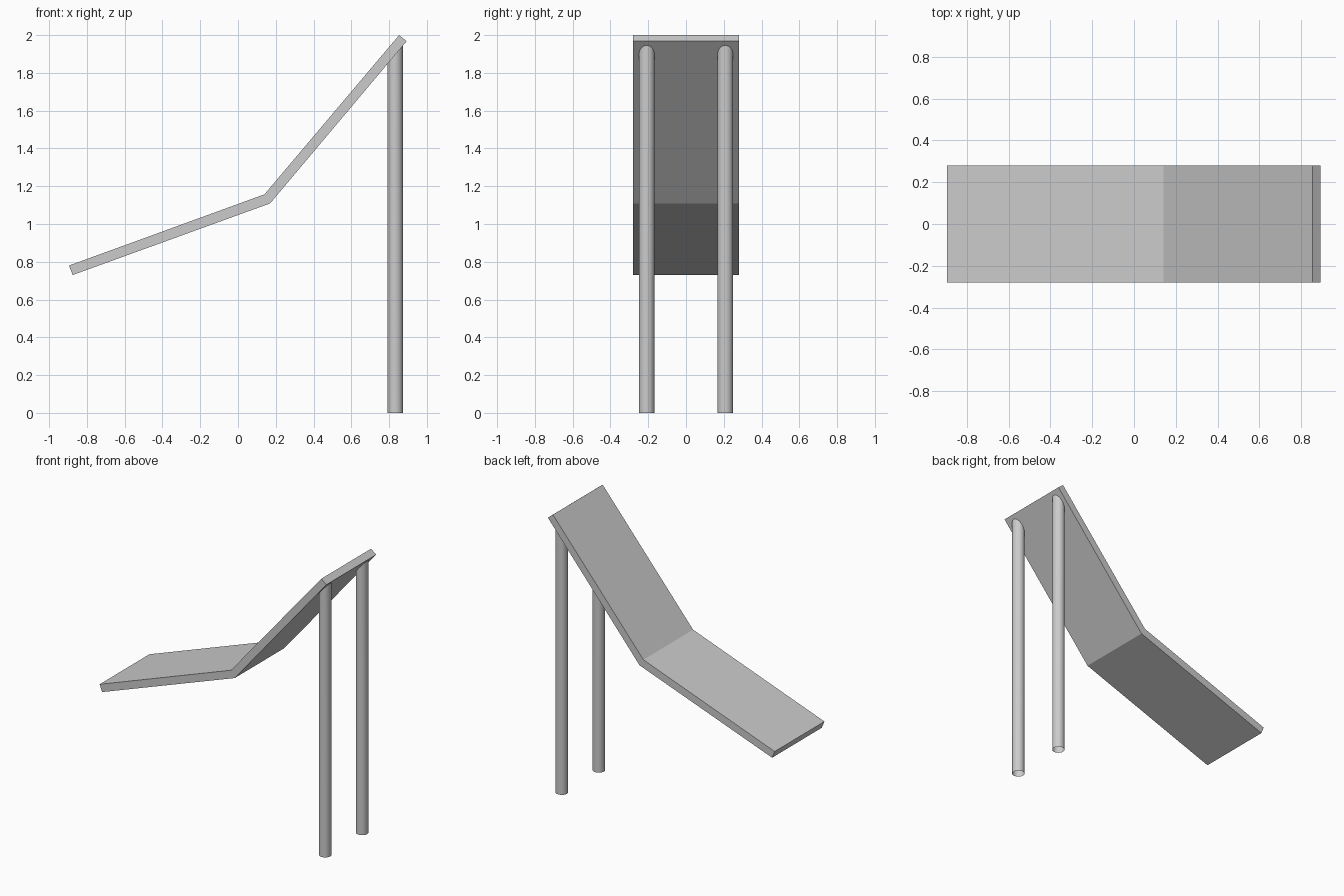
import bpy, bmesh

if "Cube" in bpy.data.objects:
    bpy.data.objects.remove(bpy.data.objects["Cube"])

HALF_WIDTH = 0.28
POST_X, POST_Y, POST_R = 0.833, 0.208, 0.041

# Side outline of the bent slide board (x, z)
PROFILE = [(-0.895, 0.78), (-0.875, 0.73), (0.17, 1.109),
           (0.893, 1.968), (0.853, 2.0), (0.14, 1.157)]


def make_object(name, bm):
    bmesh.ops.recalc_face_normals(bm, faces=bm.faces)
    mesh = bpy.data.meshes.new(name)
    bm.to_mesh(mesh)
    bm.free()
    obj = bpy.data.objects.new(name, mesh)
    bpy.context.collection.objects.link(obj)
    return obj


def underside(x):
    (x0, z0), (x1, z1) = PROFILE[2], PROFILE[3]
    return z0 + (x - x0) * (z1 - z0) / (x1 - x0)


# Slide board: extruded outline
bm = bmesh.new()
outline = bm.faces.new([bm.verts.new((x, -HALF_WIDTH, z)) for x, z in PROFILE])
ext = bmesh.ops.extrude_face_region(bm, geom=[outline])
bmesh.ops.translate(bm, vec=(0, 2 * HALF_WIDTH, 0),
                    verts=[g for g in ext["geom"] if isinstance(g, bmesh.types.BMVert)])
make_object("slide_board", bm)

# Tubular posts, open at the foot, cut to the slope of the board
for side, y in (("front", -POST_Y), ("back", POST_Y)):
    bm = bmesh.new()
    bmesh.ops.create_cone(bm, cap_ends=False, segments=32,
                          radius1=POST_R, radius2=POST_R, depth=2)
    for v in bm.verts:
        top = v.co.z > 0
        v.co.x += POST_X
        v.co.y += y
        v.co.z = underside(v.co.x) + 0.005 if top else 0
    post = make_object(side + "_post", bm)
    for poly in post.data.polygons:
        poly.use_smooth = True
